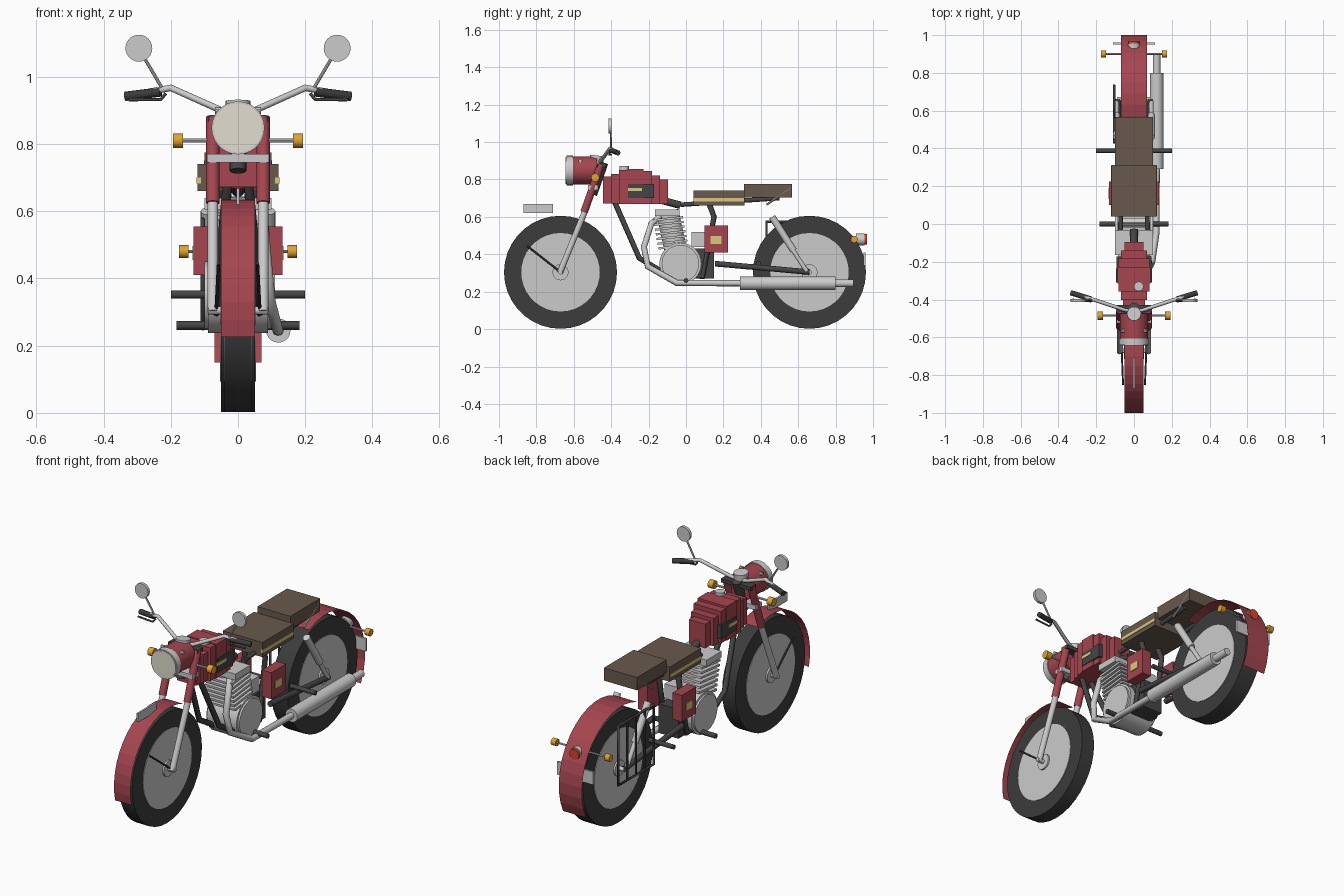
import bpy, math
from mathutils import Vector

if "Cube" in bpy.data.objects:
    bpy.data.objects.remove(bpy.data.objects["Cube"])


def mat(name, r, g, b):
    m = bpy.data.materials.new(name)
    m.diffuse_color = (r, g, b, 1)
    m.use_nodes = True
    m.node_tree.nodes["Principled BSDF"].inputs["Base Color"].default_value = m.diffuse_color
    return m


RED = mat("red_paint", .38, .06, .08)
DARK = mat("dark_metal", .06, .06, .06)
RUBBER = mat("rubber", .045, .045, .045)
BROWN = mat("brown_leather", .14, .10, .075)
YELLOW = mat("pale_yellow", .72, .58, .2)
AMBER = mat("amber", .75, .37, .03)
LENS = mat("cream_lens", .75, .73, .63)
TAIL = mat("tail_red", .7, .06, .02)


def finish(o, name, m):
    o.name = name
    if m:
        o.data.materials.append(m)
    return o


def box(name, x, y, z, m=None):
    """Box from (min, max) pairs."""
    bpy.ops.mesh.primitive_cube_add(size=1, location=[sum(a) / 2 for a in (x, y, z)])
    o = bpy.context.object
    o.scale = [a[1] - a[0] for a in (x, y, z)]
    return finish(o, name, m)


def rod(name, a, b, r, m=None, n=16, r2=None):
    """Cylinder (or cone) between two points."""
    a, b = Vector(a), Vector(b)
    d = b - a
    bpy.ops.mesh.primitive_cone_add(vertices=n, radius1=r, radius2=r if r2 is None else r2,
                                    depth=d.length, location=(a + b) / 2)
    o = bpy.context.object
    o.rotation_euler = d.to_track_quat('Z', 'Y').to_euler()
    bpy.ops.object.shade_smooth_by_angle(angle=math.radians(25))
    return finish(o, name, m)


def tube(name, pts, r, m=None):
    """Bent pipe along points."""
    c = bpy.data.curves.new(name, 'CURVE')
    c.dimensions = '3D'
    c.bevel_depth, c.bevel_resolution, c.use_fill_caps = r, 2, True
    s = c.splines.new('POLY')
    s.points.add(len(pts) - 1)
    for p, q in zip(s.points, pts):
        p.co = (*q, 1)
    o = bpy.data.objects.new(name, c)
    bpy.context.collection.objects.link(o)
    return finish(o, name, m)


def fender(name, cy, r, hw, a0, a1, n=14):
    """Thin curved sheet over a wheel."""
    vs, fs = [], []
    for i in range(n + 1):
        a = math.radians(a0 + (a1 - a0) * i / n)
        y, z = cy + r * math.cos(a), .305 + r * math.sin(a)
        vs += [(-hw, y, z), (hw, y, z)]
        if i:
            fs.append((2 * i - 2, 2 * i, 2 * i + 1, 2 * i - 1))
    me = bpy.data.meshes.new(name)
    me.from_pydata(vs, [], fs)
    o = bpy.data.objects.new(name, me)
    bpy.context.collection.objects.link(o)
    finish(o, name, RED)


# Wheels: tyre, rim disc, hub
for name, y, w in (("front", -.671, .04), ("rear", .66, .05)):
    rod(name + "_tyre", (-w, y, .304), (w, y, .304), .302, RUBBER, 36)
    rod(name + "_rim", (-w - .003, y, .304), (w + .003, y, .304), .21, None, 36)
    rod(name + "_hub", (-w - .012, y, .304), (w + .012, y, .304), .043, None, 20)
    rod(name + "_axle", (-.09, y, .304), (.09, y, .304), .012, None, 12)

# Fenders, fin and plate
fender("front_fender", -.671, .33, .05, 68, 194)
fender("rear_fender", .66, .34, .07, -27, 115)
box("fender_fin", (-.005, .005), (-.87, -.71), (.62, .668))
box("rear_plate", (-.11, .11), (.95, .96), (.34, .41))

# Headlight, gauge, steering head
rod("headlight_shell", (0, -.475, .848), (0, -.62, .848), .075, RED, 28)
rod("headlight_rim", (0, -.605, .848), (0, -.64, .848), .079, None, 28)
rod("headlight_lens", (0, -.635, .848), (0, -.643, .848), .073, LENS, 28)
rod("gauge", (0, -.48, .88), (0, -.475, .928), .037, None, 20)
rod("steering_head", (0, -.50, .72), (0, -.44, .89), .025, DARK)
box("lower_clamp", (-.092, .092), (-.525, -.47), (.745, .77))
box("upper_clamp", (-.09, .09), (-.475, -.43), (.865, .885), DARK)

# Mirrored parts
for s, side in ((1, "right"), (-1, "left")):
    # Fork
    rod("fork_lower_" + side, (s * .075, -.675, .30), (s * .075, -.54, .63), .016)
    rod("fork_upper_" + side, (s * .075, -.545, .625), (s * .075, -.455, .88), .02, RED)
    rod("fender_stay_" + side, (s * .058, -.85, .445), (s * .065, -.671, .305), .005, DARK, 8)
    rod("headlight_bolt_" + side, (s * .05, -.565, .90), (s * .068, -.565, .90), .01, None, 10)
    # Handlebar, grip, lever, mirror
    tube("handlebar_" + side, [(0, -.465, .89), (s * .05, -.455, .90), (s * .2, -.405, .967),
                               (s * .33, -.365, .943)], .01)
    rod("grip_" + side, (s * .23, -.396, .955), (s * .335, -.364, .942), .014, RUBBER, 12)
    tube("lever_" + side, [(s * .215, -.405, .95), (s * .23, -.41, .932), (s * .325, -.40, .932)], .005, DARK)
    rod("mirror_stem_" + side, (s * .225, -.40, .965), (s * .278, -.403, 1.055), .005, None, 8)
    rod("mirror_" + side, (s * .295, -.414, 1.085), (s * .295, -.398, 1.085), .04, None, 24)
    # Turn signals
    rod("front_signal_stem_" + side, (s * .07, -.485, .81), (s * .168, -.485, .81), .006, None, 8)
    rod("front_signal_" + side, (s * .163, -.485, .81), (s * .194, -.485, .81), .022, AMBER)
    rod("rear_signal_stem_" + side, (0, .90, .48), (s * .155, .90, .48), .005, None, 8)
    rod("rear_signal_" + side, (s * .148, .90, .48), (s * .176, .90, .48), .019, AMBER)
    # Frame tubes and swing arm
    tube("cradle_tube_" + side, [(s * .02, -.43, .79), (s * .06, -.25, .38), (s * .065, -.1, .29),
                                 (s * .065, .09, .28), (s * .06, .15, .60), (s * .055, .12, .68)], .015, DARK)
    rod("swing_arm_" + side, (s * .085, .155, .35), (s * .085, .66, .305), .015, DARK)
    rod("seat_rail_" + side, (s * .07, -.03, .665), (s * .075, .5, .70), .012, DARK)
    # Shock absorber
    rod("shock_lower_" + side, (s * .092, .645, .31), (s * .092, .55, .455), .012)
    rod("shock_upper_" + side, (s * .092, .575, .42), (s * .092, .46, .60), .019)
    rod("seat_strut_" + side, (s * .095, .43, .665), (s * .095, .555, .75), .006, None, 8)
    # Side covers and tank panels
    box("side_cover_" + side, sorted((s * .075, s * .132)), (.10, .225), (.41, .555), RED)
    box("side_badge_" + side, sorted((s * .12, s * .136)), (.132, .19), (.455, .497), YELLOW)
    box("tank_panel_" + side, sorted((s * .07, s * .092)), (-.31, -.172), (.70, .775), DARK)
    box("tank_stripe_" + side, sorted((s * .08, s * .095)), (-.31, -.235), (.738, .755), YELLOW)
    box("seat_trim_" + side, sorted((s * .11, s * .123)), (.04, .31), (.683, .70), YELLOW)

# Foot pegs
rod("rider_pegs", (-.183, 0, .26), (.183, 0, .26), .013, DARK, 12)
rod("passenger_pegs", (-.2, .387, .352), (.2, .387, .352), .012, DARK, 12)

# Stepped tank slabs: half width, bottom, top
slabs = [(.058, .672, .815), (.07, .672, .828), (.083, .67, .852), (.088, .67, .857),
         (.088, .67, .857), (.083, .67, .845), (.068, .668, .82), (.05, .668, .80)]
for i, (w, z0, z1) in enumerate(slabs):
    y = -.445 + i * .0437
    box("tank_slab_%d" % i, (-w, w), (y, y + .0437), (z0, z1), RED)
rod("fuel_cap", (.025, -.33, .85), (.025, -.33, .872), .025, None, 20)
rod("backbone", (0, -.43, .77), (0, -.03, .662), .02, DARK)

# Seats
box("front_seat", (-.12, .12), (.04, .312), (.66, .74), BROWN)
box("rear_seat", (-.1, .1), (.31, .567), (.705, .775), BROWN)

# Engine: crankcase, barrel, cooling fins, head, carburettor
rod("crankcase", (-.09, -.03, .35), (.09, -.03, .35), .112, None, 32)
rod("crankcase_cover", (-.1, -.03, .35), (.1, -.03, .35), .1, None, 32)
rod("cylinder_barrel", (0, -.05, .40), (0, -.10, .63), .06, None, 20)
for i in range(7):
    t = i / 6
    o = box("cooling_fin_%d" % i, (-.085, .085), (-.16, 0), (-.006, .006))
    o.location = (0, -.068 - .028 * t, .44 + .15 * t)
    o.rotation_euler.x = math.radians(6)
box("cylinder_head", (-.1, .1), (-.165, -.035), (.605, .64))
box("carburettor", (-.06, .06), (.03, .10), (.44, .52))
box("gearbox", (-.06, .06), (.02, .15), (.27, .43), DARK)

# Exhaust on the right side
tube("exhaust_header", [(.05, -.14, .60), (.075, -.185, .565), (.085, -.225, .44), (.095, -.205, .335),
                        (.118, -.05, .247), (.12, .31, .245)], .017)
rod("silencer", (.12, .29, .245), (.12, .80, .245), .036, None, 20)
rod("exhaust_tip", (.12, .78, .245), (.12, .895, .245), .02)

# Luggage rack on the left side
rack = [(-.105, .43, .575), (-.105, .735, .575), (-.105, .735, .25), (-.105, .43, .25)]
tube("rack_frame", rack + rack[:2], .007, DARK)
for i in range(1, 4):
    y = .43 + i * .076
    rod("rack_bar_%d" % i, (-.105, y, .25), (-.105, y, .575), .006, DARK, 8)

# Tail light
rod("tail_housing", (0, .91, .48), (0, .955, .48), .032, None, 20)
rod("tail_lens", (0, .95, .48), (0, .968, .48), .028, TAIL, 20)
